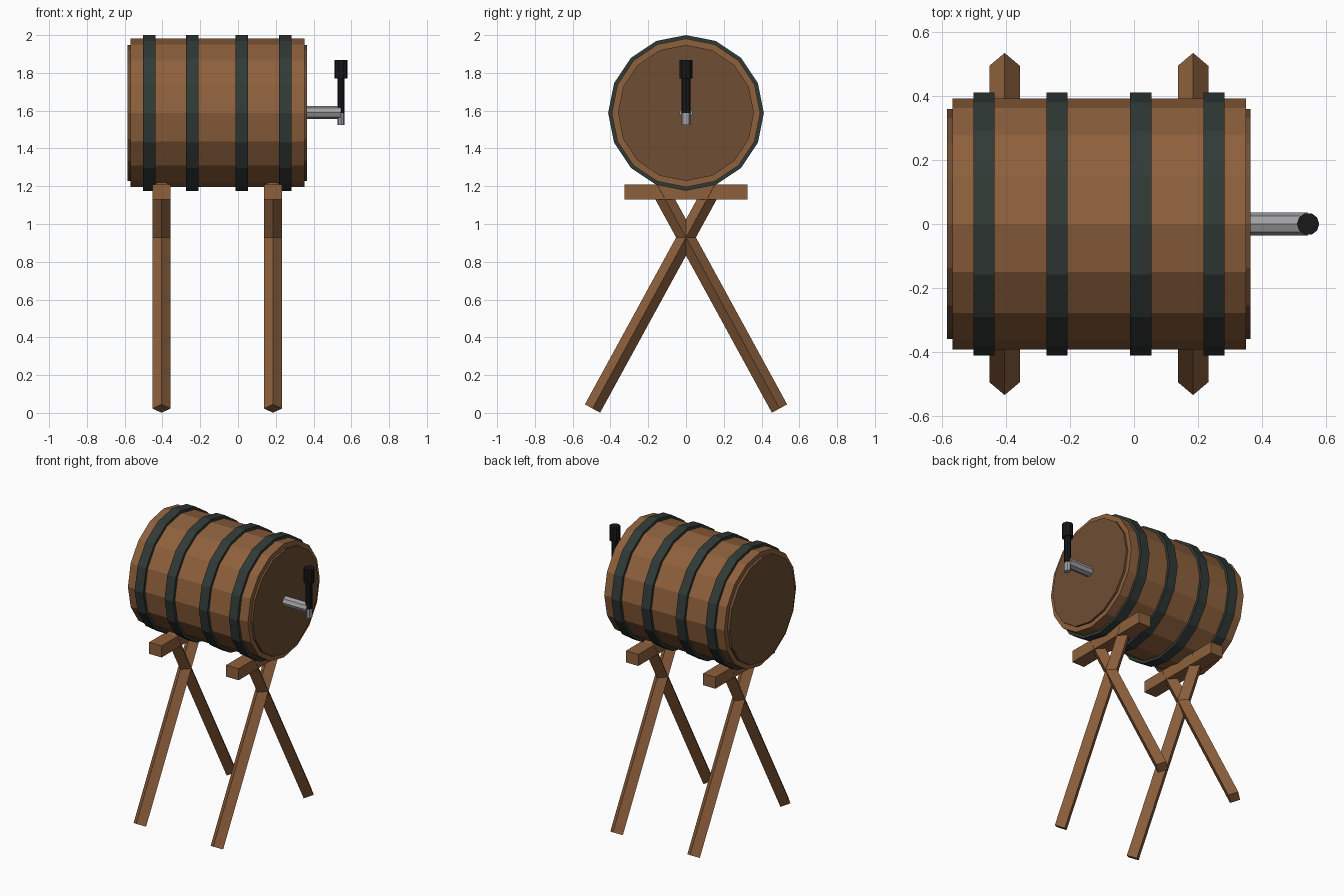
import bpy, bmesh, math
from mathutils import Vector, Matrix

if "Cube" in bpy.data.objects:
    bpy.data.objects.remove(bpy.data.objects["Cube"])


def material(name, rgb):
    m = bpy.data.materials.new(name)
    m.diffuse_color = (*rgb, 1)
    m.use_nodes = True
    m.node_tree.nodes["Principled BSDF"].inputs["Base Color"].default_value = m.diffuse_color
    return m


WOOD = material("oak_brown", (0.27, 0.118, 0.046))
LID = material("dark_oak", (0.158, 0.074, 0.034))
IRON = material("hoop_green_grey", (0.03, 0.042, 0.037))
STEEL = material("steel_grey", (0.36, 0.36, 0.38))
BLACK = material("grip_black", (0.009, 0.009, 0.009))


def finish(bm, name, mat):
    bmesh.ops.recalc_face_normals(bm, faces=bm.faces)
    me = bpy.data.meshes.new(name)
    bm.to_mesh(me)
    bm.free()
    me.materials.append(mat)
    ob = bpy.data.objects.new(name, me)
    bpy.context.collection.objects.link(ob)
    return ob


def prism(name, mat, a, b, ru, rv, sides, ref, turn=0.0):
    """Prism from a to b; radius ru along ref, rv across it."""
    a, b = Vector(a), Vector(b)
    u = Vector(ref).normalized()
    v = (b - a).normalized().cross(u)
    bm = bmesh.new()
    rings = []
    for p in (a, b):
        rings.append([])
        for i in range(sides):
            t = 2 * math.pi * i / sides + turn
            rings[-1].append(bm.verts.new(p + u * ru * math.cos(t) + v * rv * math.sin(t)))
    for i in range(sides):
        j = (i + 1) % sides
        bm.faces.new((rings[0][i], rings[0][j], rings[1][j], rings[1][i]))
    for r in rings:
        bm.faces.new(r)
    return finish(bm, name, mat)


def hoop(name, x0, x1, r_in, r_out):
    """Closed 16-sided ring around the barrel axis."""
    bm = bmesh.new()
    loops = []
    for i in range(16):
        t = math.pi * i / 8
        loops.append([bm.verts.new((x, r * math.sin(t), CZ + r * math.cos(t)))
                      for x, r in ((x0, r_in), (x0, r_out), (x1, r_out), (x1, r_in))])
    for i in range(16):
        p, q = loops[i], loops[(i + 1) % 16]
        for k in range(4):
            n = (k + 1) % 4
            bm.faces.new((p[k], p[n], q[n], q[k]))
    return finish(bm, name, IRON)


CZ = 1.588  # barrel axis height

# Barrel and its end lids
prism("barrel_body", WOOD, (-0.568, 0, CZ), (0.351, 0, CZ), 0.393, 0.393, 16, (0, 0, 1))
prism("left_lid", LID, (-0.586, 0, CZ), (-0.56, 0, CZ), 0.36, 0.36, 16, (0, 0, 1))
prism("right_lid", LID, (0.34, 0, CZ), (0.365, 0, CZ), 0.36, 0.36, 16, (0, 0, 1))

# Iron hoops
for i, x in enumerate((-0.47, -0.241, 0.021, 0.251)):
    hoop(f"hoop_{i + 1}", x - 0.033, x + 0.033, 0.385, 0.412)

# Crank: shaft, steel stub, black arm and grip
X = 0.545
prism("crank_shaft", STEEL, (0.36, 0, CZ + 0.002), (X, 0, CZ + 0.002), 0.036, 0.034, 8, (0, 1, 0))
prism("crank_stub", STEEL, (X, 0, 1.525), (X, 0, 1.61), 0.018, 0.024, 8, (1, 0, 0))
prism("crank_arm", BLACK, (X, 0, 1.588), (X, 0, 1.78), 0.0195, 0.025, 8, (1, 0, 0))
prism("crank_grip", BLACK, (X, 0, 1.77), (X, 0, 1.867), 0.035, 0.035, 10, (1, 0, 0))

# Two trestles: crossed diamond-section legs and a cross beam
for side, x in (("left", -0.405), ("right", 0.185)):
    for end, s in (("front", -1), ("back", 1)):
        prism(f"{side}_{end}_leg", WOOD, (x, s * 0.495, 0.023), (x, -s * 0.152, 1.207),
              0.048, 0.046, 4, (1, 0, 0))
    bm = bmesh.new()
    bmesh.ops.create_cube(bm, size=1, matrix=Matrix.Translation((x, 0, 1.169))
                          @ Matrix.Diagonal((0.095, 0.65, 0.08, 1)))
    finish(bm, f"{side}_beam", WOOD)
